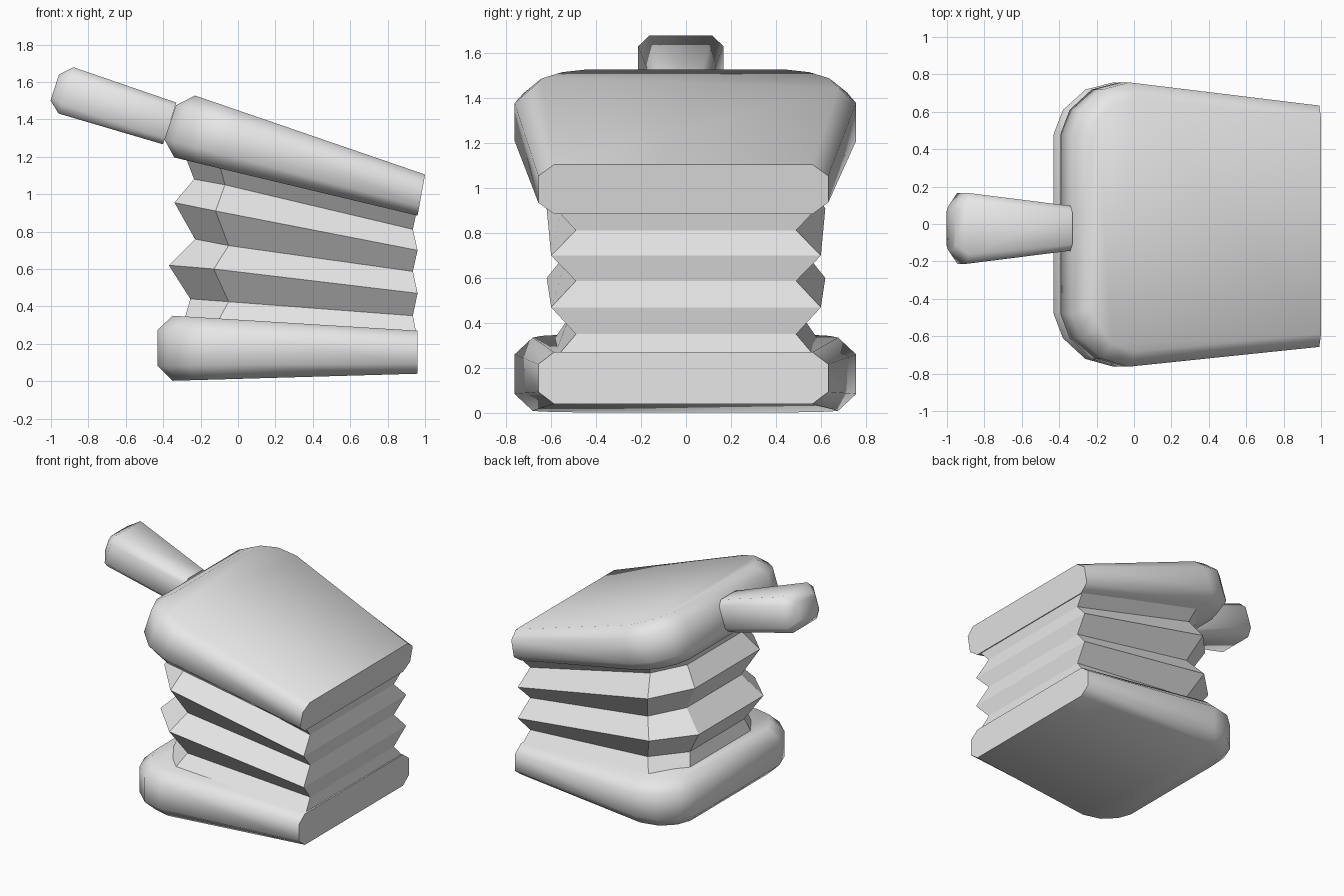
import bpy, bmesh, math
from mathutils import Vector

if "Cube" in bpy.data.objects:
    bpy.data.objects.remove(bpy.data.objects["Cube"])

grey = bpy.data.materials.new("light grey")
grey.diffuse_color = (0.8, 0.8, 0.8, 1)
grey.use_nodes = True
grey.node_tree.nodes["Principled BSDF"].inputs["Base Color"].default_value = grey.diffuse_color


def loft(name, rings, smooth_angle=None):
    """Skin closed rings of equal length and cap both ends."""
    bm = bmesh.new()
    rows = [[bm.verts.new(p) for p in ring] for ring in rings]
    n = len(rows[0])
    for a, b in zip(rows, rows[1:]):
        for i in range(n):
            j = (i + 1) % n
            bm.faces.new((a[i], a[j], b[j], b[i]))
    bm.faces.new(rows[0][::-1])
    bm.faces.new(rows[-1])
    bmesh.ops.recalc_face_normals(bm, faces=bm.faces)
    mesh = bpy.data.meshes.new(name)
    bm.to_mesh(mesh)
    bm.free()
    mesh.materials.append(grey)
    obj = bpy.data.objects.new(name, mesh)
    bpy.context.collection.objects.link(obj)
    if smooth_angle:
        bpy.ops.object.select_all(action='DESELECT')
        obj.select_set(True)
        bpy.context.view_layer.objects.active = obj
        bpy.ops.object.shade_smooth_by_angle(angle=math.radians(smooth_angle))
    return obj


def mirrored(half):
    """Close a half outline across the y axis."""
    return half + [(x, -y) for x, y in reversed(half)]


# Plan outlines of a board: distance from the handle end, half width
LENGTH = 1.39
outer = mirrored([(0, 0.48), (0.05, 0.61), (0.17, 0.72), (0.32, 0.76), (LENGTH, 0.645)])
inner = mirrored([(0.08, 0.45), (0.115, 0.55), (0.2, 0.64), (0.33, 0.68), (LENGTH, 0.575)])


def board(name, bl, br, tl, tr):
    """Tapered board with bevelled rim, flat at the hinge end."""
    bl, br, tl, tr = map(Vector, (bl, br, tl, tr))
    rings = []
    for outline, v in ((inner, 0), (outer, 0.23), (outer, 0.77), (inner, 1)):
        ring = []
        for d, y in outline:
            u = d / LENGTH
            p = bl.lerp(br, u).lerp(tl.lerp(tr, u), v)
            ring.append((p.x, y - 0.012 * u, p.y))
        rings.append(ring)
    return loft(name, rings, 60)


board("bottom_board", (-0.43, 0), (0.96, 0.04), (-0.43, 0.355), (0.96, 0.27))
board("top_board", (-0.42, 1.215), (0.96, 0.885), (-0.305, 1.553), (1.0, 1.105))

# Pleated bag: end x, end z, corner x, corner z, hinge z, fold outward?
folds = [(-0.30, 0.28, -0.13, 0.28, 0.22, True),
         (-0.255, 0.44, -0.05, 0.425, 0.35, False),
         (-0.37, 0.62, -0.13, 0.60, 0.47, True),
         (-0.23, 0.76, -0.05, 0.725, 0.587, False),
         (-0.34, 0.955, -0.12, 0.91, 0.70, True),
         (-0.235, 1.08, -0.07, 1.05, 0.812, False),
         (-0.30, 1.25, -0.11, 1.20, 0.93, True)]
rings = []
for ex, ez, cx, cz, hz, out in folds:
    ye, yc, yh, hx = (0.38, 0.62, 0.60, 0.96) if out else (0.32, 0.52, 0.49, 0.935)
    half = [(ex, ye, ez), (cx, yc, cz), (hx, yh, hz)]
    rings.append(half + [(x, -y, z) for x, y, z in reversed(half)])
loft("pleated_bag", rings)

# Handle: chamfered rectangular sections swept along the tilted axis
up = Vector((0.305, 0, 0.952))
side = Vector((0, 1, 0))
rings = []
for x, z, w, h, c in ((-0.365, 1.378, 0.12, 0.117, 0.035),
                      (-0.92, 1.555, 0.19, 0.13, 0.05),
                      (-0.98, 1.57, 0.115, 0.073, 0.025)):
    centre = Vector((x, -0.023, z))
    section = [(w, h - c), (w - c, h), (c - w, h), (-w, h - c),
               (-w, c - h), (c - w, -h), (w - c, -h), (w, c - h)]
    rings.append([centre + side * a + up * b for a, b in section])
loft("handle", rings, 60)
